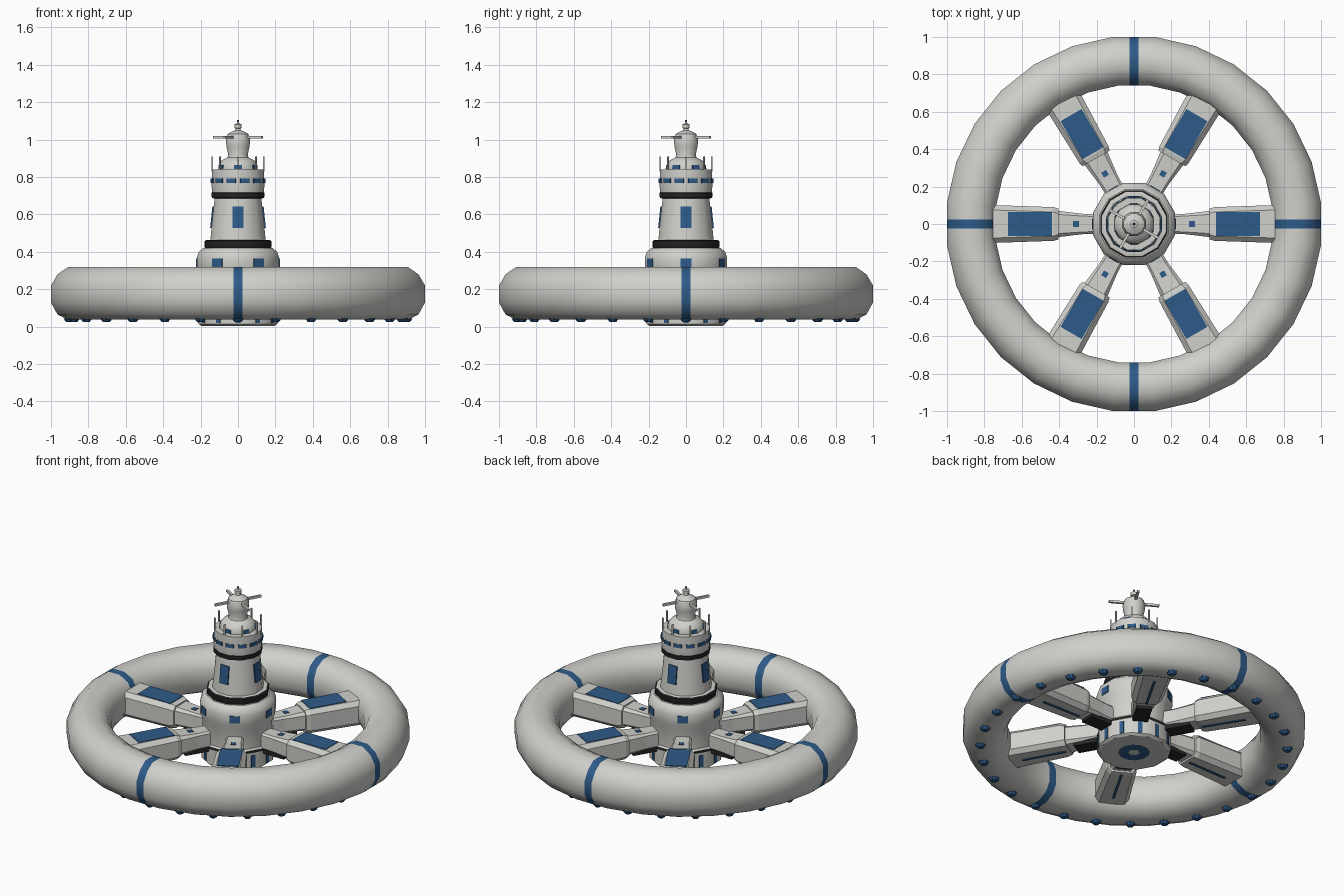
import bpy, bmesh, math
from mathutils import Matrix

if "Cube" in bpy.data.objects:
    bpy.data.objects.remove(bpy.data.objects["Cube"])

def material(name, rgb):
    m = bpy.data.materials.new(name)
    m.diffuse_color = (*rgb, 1)
    m.use_nodes = True
    m.node_tree.nodes["Principled BSDF"].inputs["Base Color"].default_value = m.diffuse_color
    return m

MATS = [material("hull_white", (0.63, 0.63, 0.60)),
        material("panel_blue", (0.027, 0.105, 0.25)),
        material("trim_black", (0.02, 0.018, 0.018))]
W, B, K = 0, 1, 2

def finish(name, bm, smooth=None):
    bmesh.ops.recalc_face_normals(bm, faces=bm.faces)
    me = bpy.data.meshes.new(name)
    bm.to_mesh(me)
    bm.free()
    for m in MATS:
        me.materials.append(m)
    ob = bpy.data.objects.new(name, me)
    bpy.context.collection.objects.link(ob)
    if smooth:
        bpy.ops.object.select_all(action='DESELECT')
        ob.select_set(True)
        bpy.context.view_layer.objects.active = ob
        bpy.ops.object.shade_smooth_by_angle(angle=math.radians(smooth))
    return ob

def lathe(profile, n, closed=False):
    """Spin (radius to flat, z, material of next band); flats face the axes."""
    bm = bmesh.new()
    k = 1 / math.cos(math.pi / n)
    rings = []
    for r, z, m in profile:
        rings.append([bm.verts.new((r * k * math.cos((i + .5) * math.tau / n),
                                    r * k * math.sin((i + .5) * math.tau / n), z)) for i in range(n)])
    count = len(profile)
    for j in range(count if closed else count - 1):
        a, b = rings[j], rings[(j + 1) % count]
        for i in range(n):
            f = bm.faces.new((a[i], a[(i + 1) % n], b[(i + 1) % n], b[i]))
            f.material_index = profile[j][2]
    if not closed:
        bm.faces.new(rings[0]).material_index = profile[0][2]
        bm.faces.new(rings[-1]).material_index = profile[-1][2]
    return bm

def radial_boxes(name, mat, angles, r, z, size, tilt=0):
    """Boxes (depth, width, height) repeated round the axis."""
    bm = bmesh.new()
    for a in angles:
        mtx = (Matrix.Rotation(math.radians(a), 4, 'Z') @ Matrix.Translation((r, 0, z))
               @ Matrix.Rotation(math.radians(tilt), 4, 'Y') @ Matrix.Diagonal((*size, 1)))
        bmesh.ops.create_cube(bm, size=1, matrix=mtx)
    for f in bm.faces:
        f.material_index = mat
    return finish(name, bm)

def every(step, start=0):
    return [start + i * step for i in range(round(360 / step))]

# Outer ring, with four painted bands cut into it
section = [(1, .13), (1, .22), (.965, .28), (.91, .318), (.83, .318), (.77, .285), (.74, .22),
           (.74, .13), (.77, .075), (.83, .043), (.91, .038), (.965, .065)]
bm = lathe([(r, z, W) for r, z in section], 28, closed=True)
for axis in ((1, 0, 0), (0, 1, 0)):
    for s in (-.025, .025):
        bmesh.ops.bisect_plane(bm, geom=bm.verts[:] + bm.edges[:] + bm.faces[:],
                               plane_co=[c * s for c in axis], plane_no=axis)
for f in bm.faces:
    c = f.calc_center_median()
    f.material_index = B if min(abs(c.x), abs(c.y)) < .025 else W
finish("outer_ring", bm, 50)

# Low domed lamps under the ring
bm = bmesh.new()
for a in every(360 / 28):
    mtx = Matrix.Rotation(math.radians(a), 4, 'Z') @ Matrix.Translation((.9, 0, .034))
    bmesh.ops.create_cone(bm, cap_ends=True, segments=8, radius1=.018, radius2=.034,
                          depth=.02, matrix=mtx)
for f in bm.faces:
    f.material_index = B
finish("ring_lamps", bm)

# Central hub with a target disc underneath
hub = [(.03, .004, W), (.031, .004, B), (.09, .004, W), (.195, .004, W), (.21, .015, W), (.21, .115, K),
       (.21, .13, W), (.2, .14, W), (.205, .27, W), (.22, .31, W), (.22, .37, W), (.21, .4, W),
       (.185, .42, W)]
finish("hub", lathe(hub, 12), 35)
radial_boxes("hub_lower_stripes", B, every(30), .21, .06, (.008, .026, .08))
radial_boxes("hub_windows", B, every(60), .22, .342, (.008, .06, .045))

# Tower, from the lower collar up to the railed deck
tower = [(.172, .415, K), (.178, .425, K), (.18, .458, K), (.17, .463, W), (.148, .463, W),
         (.125, .685, K), (.14, .69, K), (.142, .715, K), (.138, .718, W), (.141, .75, W),
         (.138, .84, W), (.105, .84, W)]
finish("tower", lathe(tower, 12), 35)
slope = -math.degrees(math.atan2(.023, .222))
radial_boxes("tower_windows", B, every(90), .139, .585, (.008, .06, .115), slope)
radial_boxes("deck_band_windows", B, every(30, 15), .1425, .78, (.008, .05, .022))
radial_boxes("rail_posts", W, every(45), .137, .87, (.008, .008, .08))

# Lookout dome and mast
top = [(.105, .838, W), (.103, .865, W), (.085, .89, W), (.056, .905, W), (.052, .92, W), (.062, .965, W),
       (.065, 1.0, W), (.055, 1.03, W), (.03, 1.045, W), (.014, 1.05, W), (.012, 1.06, W),
       (.02, 1.062, W), (.02, 1.082, W), (.007, 1.085, W), (.006, 1.095, B), (.004, 1.105, B)]
finish("lookout_and_mast", lathe(top, 12), 40)
radial_boxes("lookout_windows", B, every(60, 30), .104, .853, (.008, .045, .022), -4)
radial_boxes("mast_arms", W, every(90, 60), .1, 1.012, (.1, .014, .014))

# Six spokes: chamfered modules on tapered necks
def prism(bm, mtx, stations):
    """Loft an eight-sided section through (r, half width, z low, z high, chamfer)."""
    loops = []
    for r, w, lo, hi, c in stations:
        pts = [(-w, lo + c), (-w + c, lo), (w - c, lo), (w, lo + c),
               (w, hi - c), (w - c, hi), (-w + c, hi), (-w, hi - c)]
        loops.append([bm.verts.new(mtx @ Matrix.Translation((r, y, z)).translation) for y, z in pts])
    for a, b in zip(loops, loops[1:]):
        for i in range(8):
            bm.faces.new((a[i], a[(i + 1) % 8], b[(i + 1) % 8], b[i]))
    bm.faces.new(loops[0])
    bm.faces.new(loops[-1])

modules, necks = bmesh.new(), bmesh.new()
for a in every(60):
    m = Matrix.Rotation(math.radians(a), 4, 'Z')
    prism(modules, m, [(.405, .083, .1, .243, .026), (.43, .09, .095, .25, .026), (.78, .102, .09, .25, .026)])
    prism(necks, m, [(.17, .05, .12, .225, .012), (.28, .055, .12, .225, .012), (.42, .072, .11, .235, .02)])
finish("spoke_modules", modules)
finish("spoke_necks", necks)
radial_boxes("spoke_top_panels", B, every(60), .555, .25, (.235, .13, .008))
radial_boxes("spoke_underside_lines", B, every(60), .56, .092, (.27, .014, .008), 1)
radial_boxes("neck_lamps", B, every(60), .31, .227, (.03, .03, .008))
radial_boxes("neck_undersides", K, every(60), .275, .115, (.17, .09, .04))
